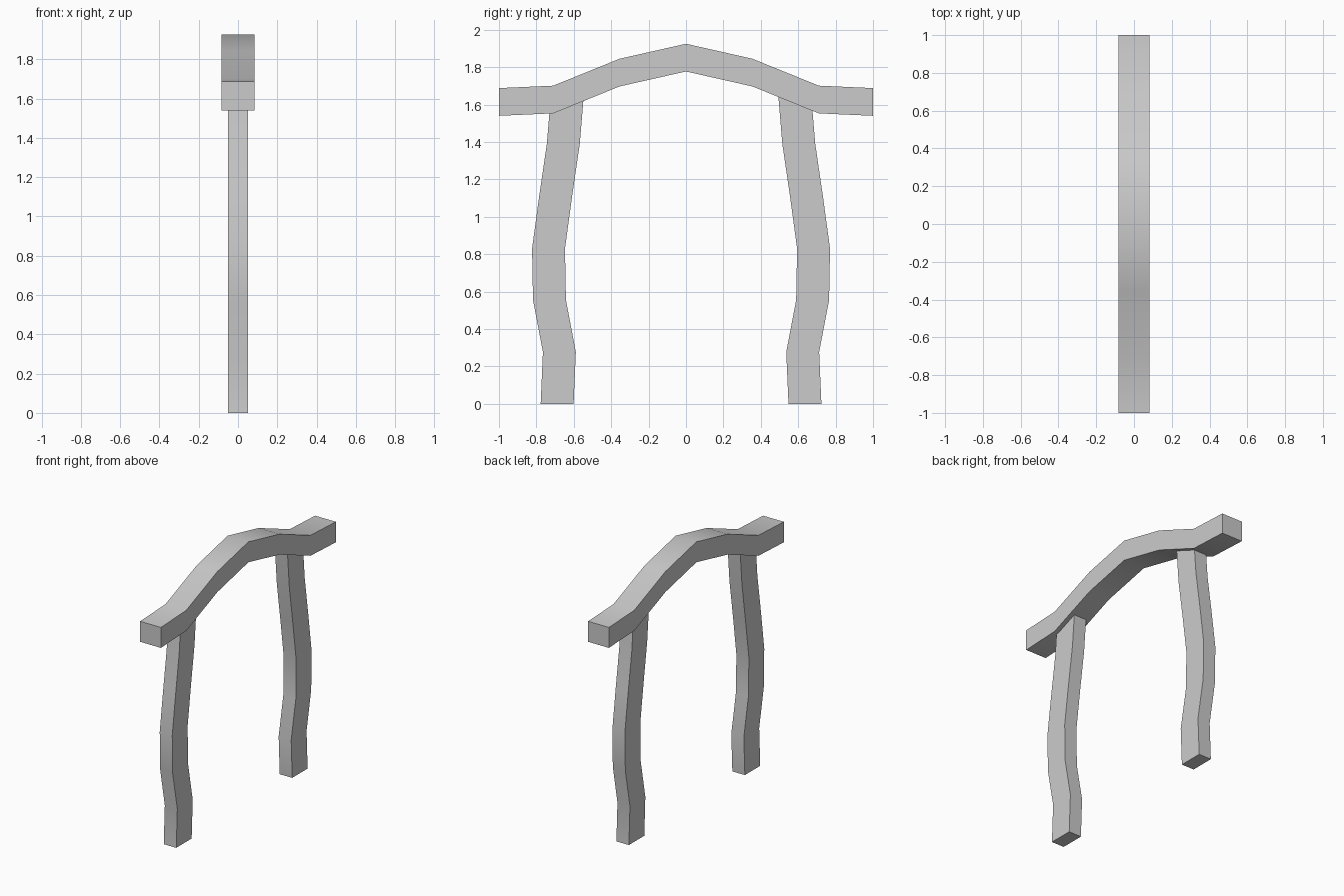
import bpy, bmesh

if "Cube" in bpy.data.objects:
    bpy.data.objects.remove(bpy.data.objects["Cube"])


def ribbon(name, pairs, half_x):
    """Sweep a rectangular section along paired (y, z) edge points."""
    bm = bmesh.new()
    rings = []
    for (ya, za), (yb, zb) in pairs:
        rings.append([bm.verts.new(p) for p in (
            (-half_x, ya, za), (half_x, ya, za),
            (half_x, yb, zb), (-half_x, yb, zb))])
    for a, b in zip(rings, rings[1:]):
        for i in range(4):
            j = (i + 1) % 4
            bm.faces.new((a[i], a[j], b[j], b[i]))
    bm.faces.new(rings[0])
    bm.faces.new(rings[-1])
    bmesh.ops.recalc_face_normals(bm, faces=bm.faces)
    mesh = bpy.data.meshes.new(name)
    bm.to_mesh(mesh)
    bm.free()
    obj = bpy.data.objects.new(name, mesh)
    bpy.context.collection.objects.link(obj)
    # Soft bends, crisp box edges
    bpy.ops.object.select_all(action='DESELECT')
    obj.select_set(True)
    bpy.context.view_layer.objects.active = obj
    bpy.ops.object.shade_smooth_by_angle(angle=0.6)
    return obj


# Arched top beam: (distance from centre, underside height), mirrored in y
half = [(0, 1.777), (0.355, 1.697), (0.71, 1.553), (1.0, 1.54)]
path = [(-y, z) for y, z in reversed(half)] + half[1:]
ribbon("top_beam", [((y, z), (y, z + 0.148)) for y, z in path], 0.083)

# Crooked posts: (outer y, height); the tops are buried in the beam
post = [(0.777, 0), (0.765, 0.277), (0.818, 0.555), (0.823, 0.83),
        (0.785, 1.11), (0.744, 1.39), (0.722, 1.655)]
WIDTH = 0.176
for name, side, shift in (("front_post", -1, 0), ("back_post", 1, -0.053)):
    ribbon(name, [((side * y + shift, z), (side * (y - WIDTH) + shift, z))
                  for y, z in post], 0.05)
